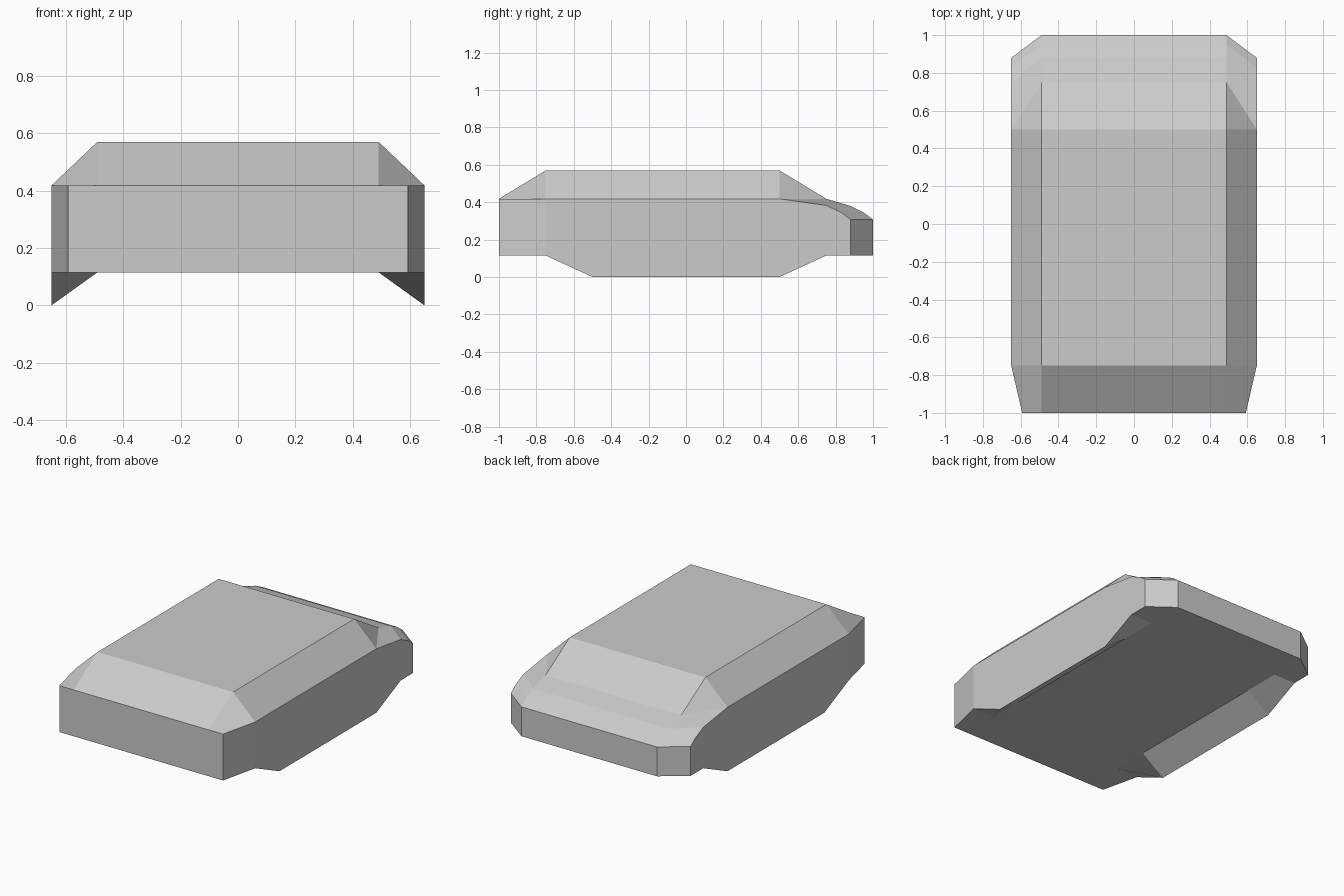
import bpy, bmesh

if "Cube" in bpy.data.objects:
    bpy.data.objects.remove(bpy.data.objects["Cube"])

XI = 0.49   # inner crease line, parallel to the long sides

# stations front to back: (inner y, inner z, outer x, outer y, outer z)
TOP = [(-1.00, .418, .592, -1.00, .418),
       (-.75, .57, .65, -.75, .418),
       (.50, .57, .65, .50, .418),
       (.75, .418, .65, .50, .418),
       (.88, .38, .65, .75, .383),
       (.95, .345, .65, .83, .345),
       (1.00, .307, .65, .88, .307)]
BOTTOM = [(-1.00, .115, .592, -1.00, .115),
          (-.75, .115, .65, -.75, .115),
          (-.50, .115, .65, -.50, 0),
          (.50, .115, .65, .50, 0),
          (.75, .115, .65, .75, .115),
          (1.00, .115, .65, .88, .115)]

bm = bmesh.new()
verts = {}


def face(*points):
    """Add a face, sharing vertices and dropping repeated corners."""
    ring = []
    for p in points:
        if p not in verts:
            verts[p] = bm.verts.new(p)
        if verts[p] not in ring:
            ring.append(verts[p])
    bm.faces.new(ring)


def rails(stations):
    """Centre, inner and outer point lines of one skin."""
    mid = [(0, s[0], s[1]) for s in stations]
    inner = [(XI, s[0], s[1]) for s in stations]
    outer = [s[2:] for s in stations]
    return mid, inner, outer


# top and bottom skins (right half)
top, bottom = rails(TOP), rails(BOTTOM)
for skin in (top, bottom):
    for a, b in zip(skin, skin[1:]):
        for i in range(len(a) - 1):
            face(a[i], b[i], b[i + 1], a[i + 1])

# side wall with the lower skid outline
face(*bottom[2][1:], *reversed(top[2][1:]))
# front corner
face(bottom[2][0], bottom[2][1], top[2][1], top[2][0])
# front wall
face(bottom[0][0], bottom[1][0], bottom[2][0], top[2][0], top[1][0], top[0][0])
# back wall and back corner
for j in (0, 1):
    face(bottom[j][-1], bottom[j + 1][-1], top[j + 1][-1], top[j][-1])

# mirror to the left half
geom = bm.verts[:] + bm.edges[:] + bm.faces[:]
bmesh.ops.mirror(bm, geom=geom, axis='X', merge_dist=1e-4)
bmesh.ops.remove_doubles(bm, verts=bm.verts[:], dist=1e-4)
bmesh.ops.dissolve_limit(bm, angle_limit=0.002, verts=bm.verts[:], edges=bm.edges[:])
bmesh.ops.recalc_face_normals(bm, faces=bm.faces[:])

mesh = bpy.data.meshes.new("bevelled_body")
bm.to_mesh(mesh)
bm.free()
bpy.context.collection.objects.link(bpy.data.objects.new("bevelled_body", mesh))
